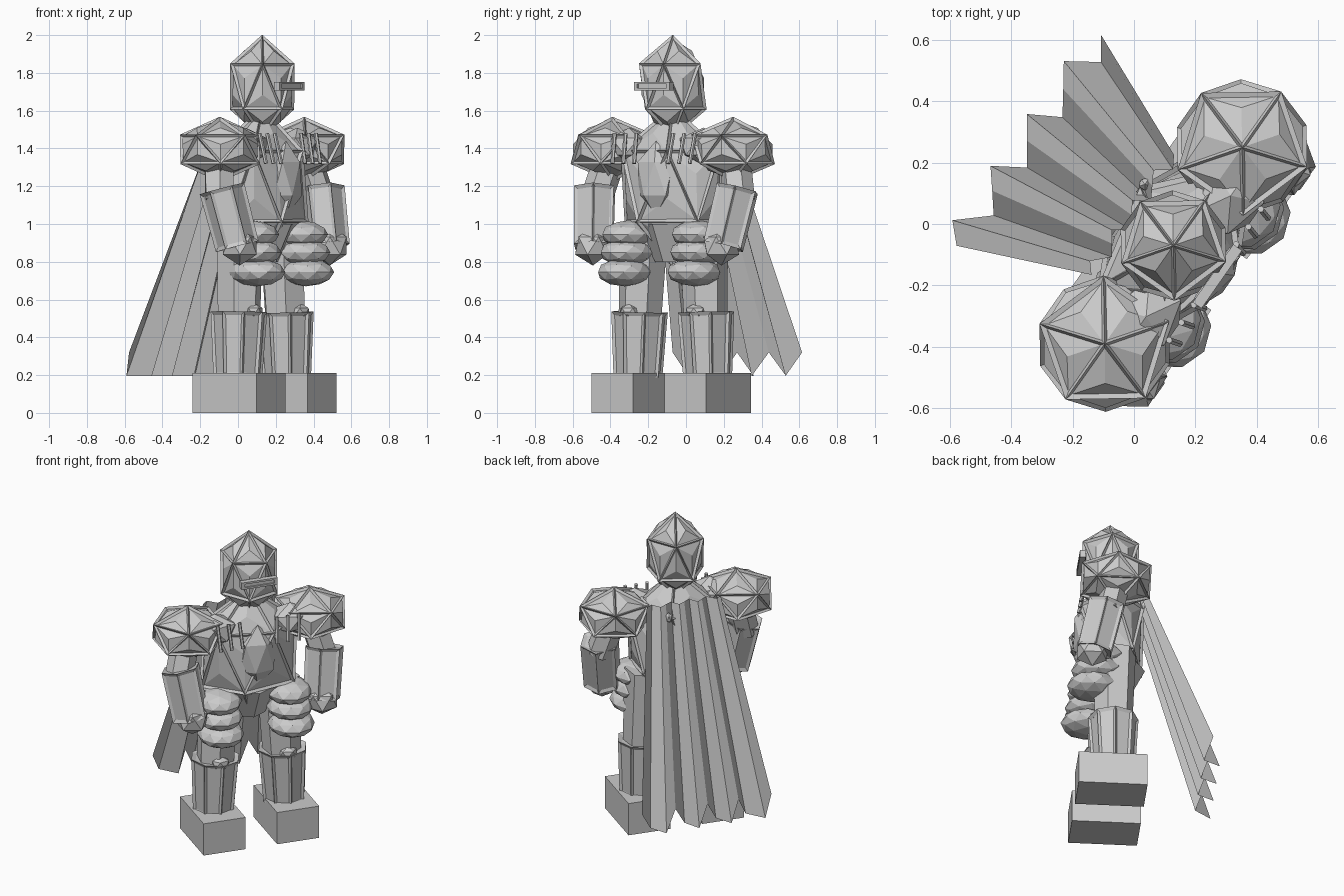
import bpy, bmesh, math
from mathutils import Matrix, Vector

if "Cube" in bpy.data.objects:
    bpy.data.objects.remove(bpy.data.objects["Cube"])

# The figure is built facing -y, then turned and moved as a whole
TURN = Matrix.Translation((0.128, -0.07, 0)) @ Matrix.Rotation(math.radians(55), 4, 'Z')


def finish(name, bm, side=1, rib=0):
    """Turn a bmesh into an object; side=-1 mirrors it; rib adds edge bands."""
    if side < 0:
        bm.transform(Matrix.Scale(-1, 4, (1, 0, 0)))
        bmesh.ops.reverse_faces(bm, faces=bm.faces[:])
    bm.transform(TURN)
    mesh = bpy.data.meshes.new(name)
    bm.to_mesh(mesh)
    bm.free()
    ob = bpy.data.objects.new(name, mesh)
    bpy.context.collection.objects.link(ob)
    if rib:
        mod = ob.modifiers.new("bands", 'WIREFRAME')
        mod.thickness = rib
        mod.use_even_offset = False
    return ob


def gem(name, loc, size, side=1, rib=0, subdiv=1, bulge=0.1):
    """Scaled icosahedron, optionally with bands on its edges and raised panels."""
    mat = Matrix.Translation(loc) @ Matrix.Diagonal((*size, 1))
    if rib:
        bm = bmesh.new()
        bmesh.ops.create_icosphere(bm, subdivisions=1, radius=1, matrix=mat)
        finish(name + "_bands", bm, side, rib)
    bm = bmesh.new()
    bmesh.ops.create_icosphere(bm, subdivisions=subdiv, radius=1)
    if rib:
        bmesh.ops.poke(bm, faces=bm.faces[:], offset=bulge)
    bm.transform(mat)
    return finish(name, bm, side)


def limb(name, a, b, r1, r2, side=1, segs=6, rib=0):
    """Tapered prism from point a to point b."""
    a, b = Vector(a), Vector(b)
    rot = (b - a).to_track_quat('Z', 'Y').to_matrix().to_4x4()
    mat = Matrix.Translation((a + b) / 2) @ rot
    for r in ([rib, 0] if rib else [0]):
        bm = bmesh.new()
        bmesh.ops.create_cone(bm, cap_ends=True, segments=segs, radius1=r1,
                              radius2=r2, depth=(b - a).length, matrix=mat)
        finish(name + ("_bands" if r else ""), bm, side, r)


def box(name, loc, size, side=1):
    bm = bmesh.new()
    bmesh.ops.create_cube(bm, size=1, matrix=Matrix.Translation(loc) @ Matrix.Diagonal((*size, 1)))
    finish(name, bm, side)


# Helmet and framed visor slit
gem("helmet", (0, 0, 1.728), (0.182, 0.182, 0.256), rib=0.036, bulge=0.13)
for z in (1.713, 1.747):
    box("visor_bar", (0, -0.175, z), (0.23, 0.035, 0.012))
for s in (1, -1):
    box("visor_end", (0.105, -0.175, 1.73), (0.02, 0.035, 0.046), s)
box("visor_slit", (0, -0.168, 1.73), (0.2, 0.03, 0.03))

# Torso, pelvis and raised breast ridge
gem("torso", (0, 0, 1.2), (0.33, 0.215, 0.41), rib=0.036, bulge=0.07)
limb("pelvis", (0, 0.01, 1.0), (0, 0.01, 0.8), 0.2, 0.1)
gem("breast_ridge", (0, -0.155, 1.24), (0.125, 0.075, 0.2))

for s in (1, -1):
    # Shoulders
    gem("pauldron", (0.39, 0, 1.395), (0.23, 0.23, 0.155), s, rib=0.036, bulge=0.13)
    gem("collar_plate", (0.24, -0.06, 1.41), (0.15, 0.12, 0.1), s)
    for x in (0.11, 0.18, 0.25):
        limb("chest_rod", (x, -0.2, 1.32), (x + 0.01, -0.165, 1.48), 0.011, 0.011, s)

    # Arms
    limb("upper_arm", (0.40, 0, 1.36), (0.465, -0.05, 1.12), 0.085, 0.085, s)
    limb("gauntlet", (0.46, -0.065, 1.18), (0.42, -0.13, 0.89), 0.11, 0.105, s, rib=0.03)
    gem("fist", (0.415, -0.145, 0.885), (0.105, 0.105, 0.105), s)

    # Layered thigh plates
    for y, z, r in ((-0.085, 0.945, 0.155), (-0.1, 0.85, 0.155), (-0.125, 0.745, 0.155)):
        gem("tasset", (0.225, y, z), (0.14, r, 0.075), s, subdiv=2)

    # Legs and block feet
    limb("thigh", (0.19, 0.01, 1.0), (0.215, 0, 0.45), 0.13, 0.115, s)
    limb("greave", (0.215, 0, 0.525), (0.225, 0, 0.2), 0.14, 0.12, s, segs=8, rib=0.03)
    gem("knee", (0.215, -0.1, 0.535), (0.06, 0.045, 0.045), s)
    box("foot", (0.235, -0.014, 0.105), (0.268, 0.415, 0.21), s)

# Pleated cape: pairs of low hem points with a raised notch between the pairs
LOW, HIGH = 0.195, 0.32
pairs = [(-0.345, -0.255), (-0.129, -0.065), (0.077, 0.135), (0.287, 0.354)]
hem = [(-0.405, 0.577, HIGH)]
for i, (ridge, valley) in enumerate(pairs):
    after = (valley + pairs[i + 1][0]) / 2 if i < 3 else 0.426
    hem += [(ridge, 0.636, LOW), (valley, 0.535, LOW), (after, 0.585, HIGH)]
bm = bmesh.new()
rows = []
for x, y, z in hem:
    top = bm.verts.new((x * 0.57, 0.165 + (y - 0.58) * 0.5, 1.48))
    rows.append((top, bm.verts.new((x, y, z))))
for (t0, b0), (t1, b1) in zip(rows, rows[1:]):
    bm.faces.new((t0, t1, b1, b0))
bmesh.ops.recalc_face_normals(bm, faces=bm.faces[:])
finish("cape", bm)

# Cape clasp
gem("cape_clasp", (0.11, 0.19, 1.4), (0.022, 0.022, 0.035))
